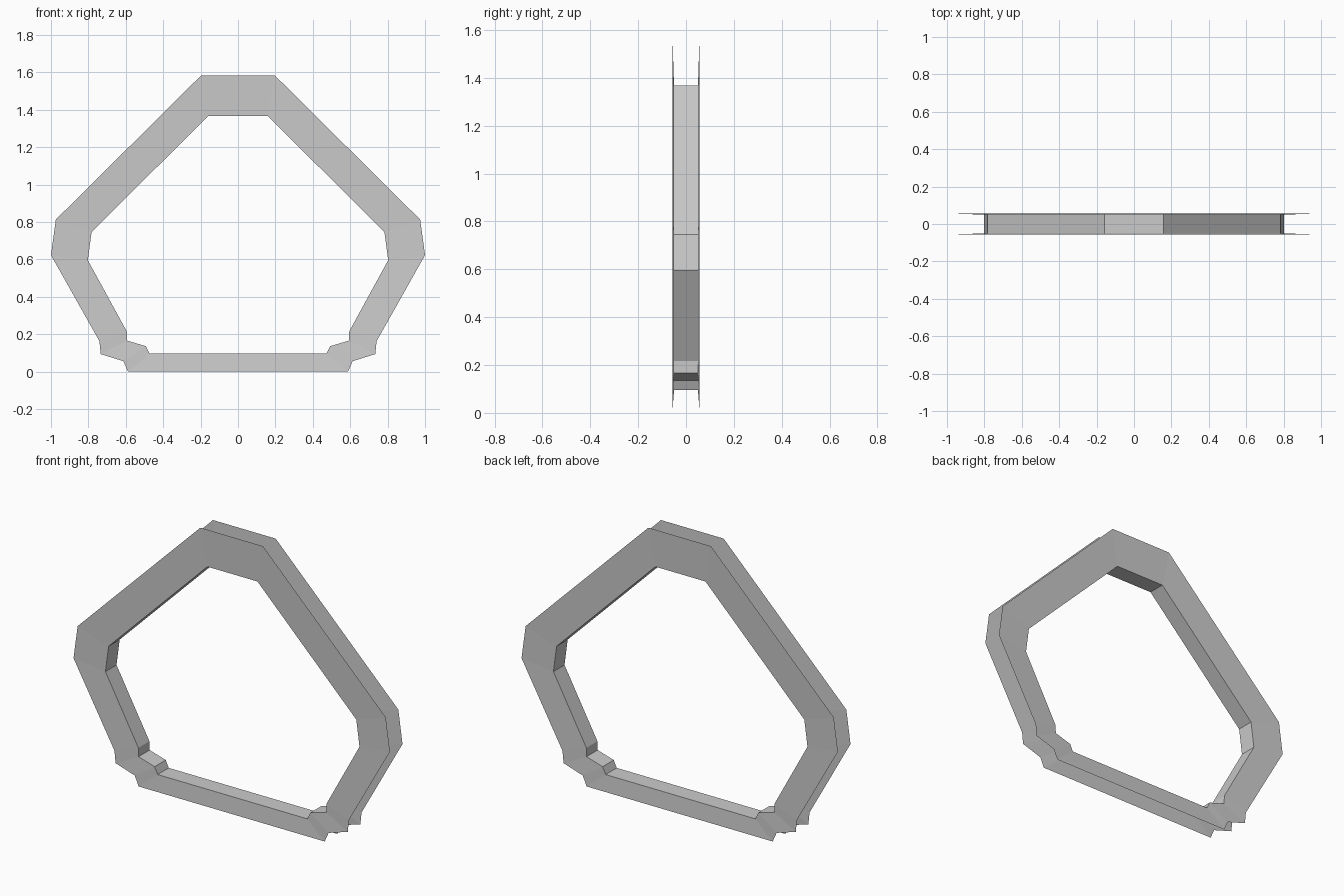
import bpy, bmesh

if "Cube" in bpy.data.objects:
    bpy.data.objects.remove(bpy.data.objects["Cube"])

# Right half of the two outlines (x, z), top to bottom
OUTER = [(0.198, 1.583), (0.974, 0.813), (1.0, 0.623), (0.741, 0.163),
         (0.734, 0.094), (0.613, 0.056), (0.588, 0.0)]
INNER = [(0.158, 1.368), (0.783, 0.746), (0.803, 0.596), (0.595, 0.216),
         (0.593, 0.166), (0.492, 0.136), (0.473, 0.096)]
INNER_Y, OUTER_Y = 0.05, 0.057


def mirrored(half):
    return half + [(-x, z) for x, z in reversed(half)]


def ring(bm, half, y):
    return [bm.verts.new((x, y, z)) for x, z in mirrored(half)]


def bridge(bm, a, b):
    n = len(a)
    for i in range(n):
        j = (i + 1) % n
        bm.faces.new((a[i], a[j], b[j], b[i]))


# Channel frame: front flange, inner wall, back flange; open on the outside
bm = bmesh.new()
loops = [ring(bm, OUTER, -OUTER_Y), ring(bm, INNER, -INNER_Y),
         ring(bm, INNER, INNER_Y), ring(bm, OUTER, OUTER_Y)]
for a, b in zip(loops, loops[1:]):
    bridge(bm, a, b)

# Make the front flange face -y, so the wall faces the opening
bm.normal_update()
bm.faces.ensure_lookup_table()
if bm.faces[0].normal.y > 0:
    bmesh.ops.reverse_faces(bm, faces=bm.faces[:])

mesh = bpy.data.meshes.new("channel_frame")
bm.to_mesh(mesh)
bm.free()
frame = bpy.data.objects.new("channel_frame", mesh)
bpy.context.collection.objects.link(frame)
